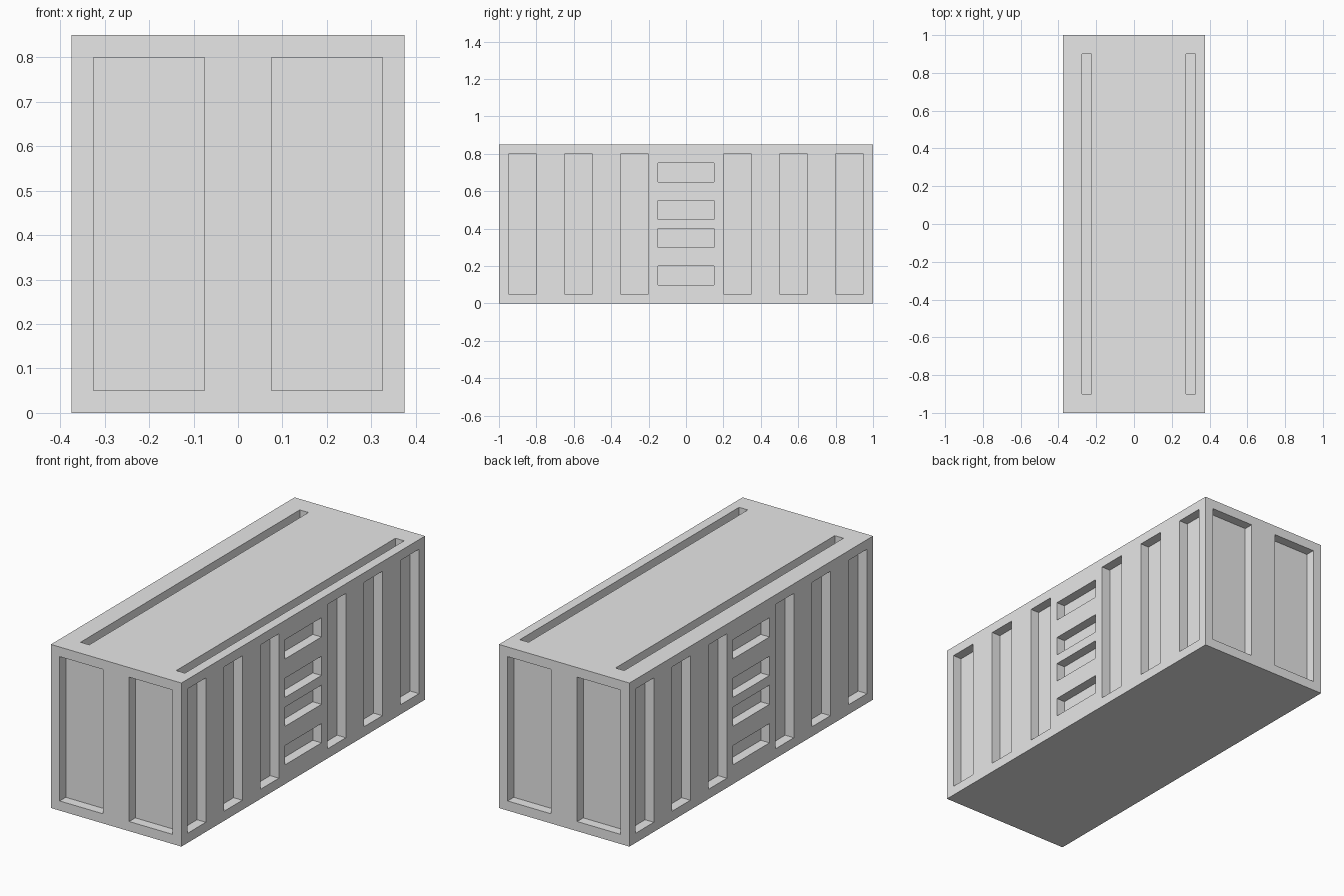
import bpy, bmesh
from mathutils import Vector

cube = bpy.data.objects.get("Cube")
if cube:
    bpy.data.objects.remove(cube)

HALF_X, HALF_Y, HEIGHT, DEPTH = 0.375, 1.0, 0.85, 0.05

grey = bpy.data.materials.new("container_grey")
grey.use_nodes = True
COLOUR = (0.8, 0.8, 0.8, 1)
grey.diffuse_color = COLOUR
grey.node_tree.nodes["Principled BSDF"].inputs["Base Color"].default_value = COLOUR


def panel(name, centre, u_axis, v_axis, u_range, v_range, recesses=()):
    """Flat wall with rectangular recesses (u0, u1, v0, v1) sunk behind its face."""
    u_axis, v_axis, centre = Vector(u_axis), Vector(v_axis), Vector(centre)
    normal = u_axis.cross(v_axis)
    bm = bmesh.new()

    def quad(*points):
        bm.faces.new([bm.verts.new(centre + u_axis * u + v_axis * v - normal * d)
                      for u, v, d in points])

    us = sorted({*u_range, *(u for r in recesses for u in r[:2])})
    vs = sorted({*v_range, *(v for r in recesses for v in r[2:])})
    # Outer face, left open over each recess
    for a, b in zip(us, us[1:]):
        for c, d in zip(vs, vs[1:]):
            mu, mv = (a + b) / 2, (c + d) / 2
            if not any(r[0] < mu < r[1] and r[2] < mv < r[3] for r in recesses):
                quad((a, c, 0), (b, c, 0), (b, d, 0), (a, d, 0))
    # Floor and four walls of each recess
    for a, b, c, d in recesses:
        ring = [(a, c), (b, c), (b, d), (a, d)]
        quad(*[(u, v, DEPTH) for u, v in ring])
        for p, q in zip(ring, ring[1:] + ring[:1]):
            quad((*p, 0), (*q, 0), (*q, DEPTH), (*p, DEPTH))
    bmesh.ops.remove_doubles(bm, verts=bm.verts, dist=1e-5)
    mesh = bpy.data.meshes.new(name)
    bm.to_mesh(mesh)
    bm.free()
    mesh.materials.append(grey)
    bpy.context.collection.objects.link(bpy.data.objects.new(name, mesh))


# Recess layouts
slots = [(y, y + 0.15, 0.05, 0.8) for y in (-0.95, -0.65, -0.35, 0.2, 0.5, 0.8)]
rungs = [(-0.15, 0.15, z, z + 0.1) for z in (0.1, 0.3, 0.45, 0.65)]
doors = [(x, x + 0.25, 0.05, 0.8) for x in (-0.325, 0.075)]
grooves = [(x, x + 0.05, -0.9, 0.9) for x in (-0.275, 0.275)]

X, Y, Z = (HALF_X, 0, 0), (0, HALF_Y, 0), (0, 0, HEIGHT)
wide, long, tall = (-HALF_X, HALF_X), (-HALF_Y, HALF_Y), (0, HEIGHT)

# Long sides and ends, each with its mirrored partner
for s, side, end in ((1, "left_side", "back_end"), (-1, "right_side", "front_end")):
    panel(side, (s * HALF_X, 0, 0), (0, s, 0), (0, 0, 1), long, tall, slots + rungs)
    panel(end, (0, s * HALF_Y, 0), (-s, 0, 0), (0, 0, 1), wide, tall, doors)

# Roof with grooves, plain underside
panel("roof", Z, (1, 0, 0), (0, 1, 0), wide, long, grooves)
panel("underside", (0, 0, 0), (-1, 0, 0), (0, 1, 0), wide, long)
